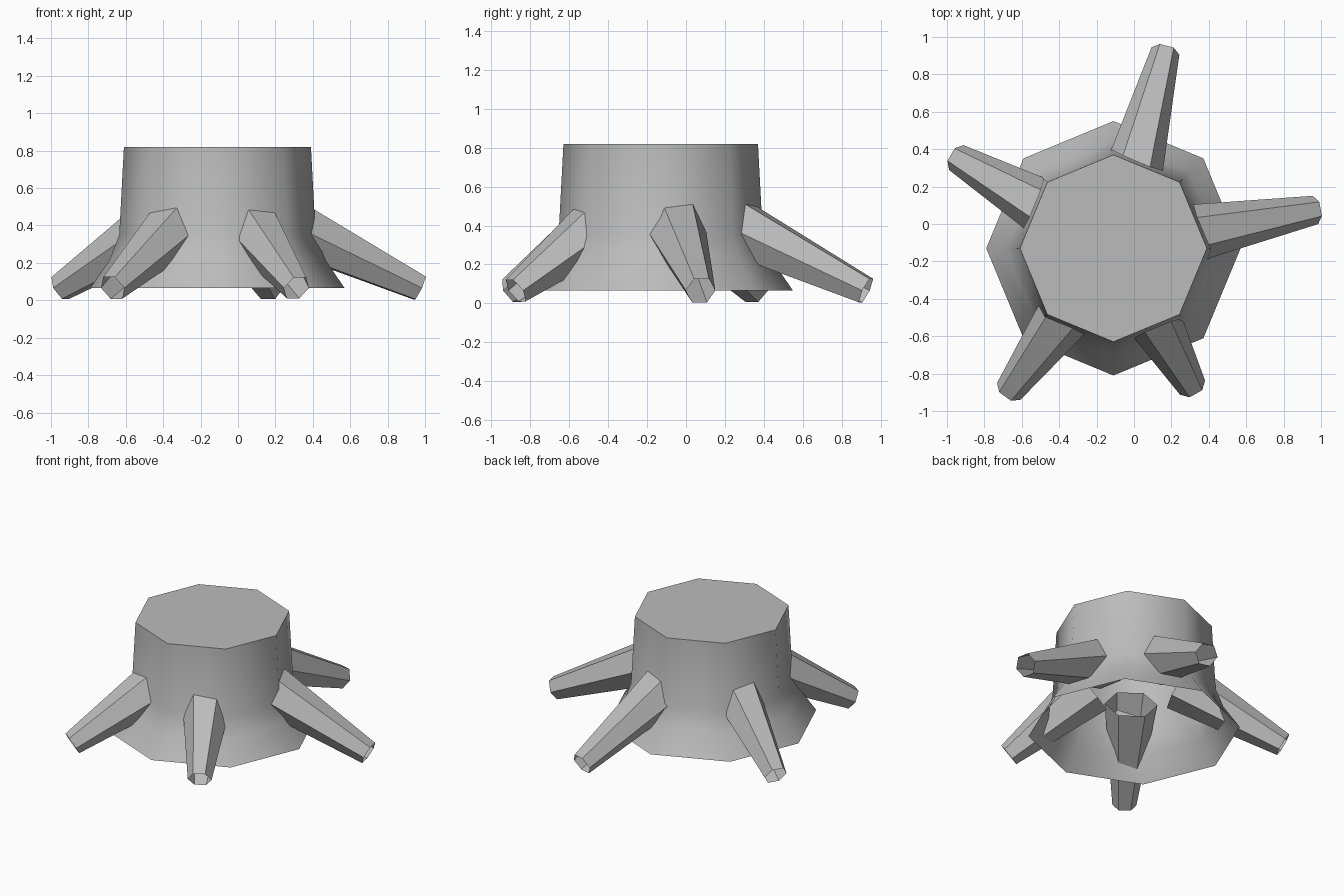
import bpy, bmesh, math
from mathutils import Vector

if "Cube" in bpy.data.objects:
    bpy.data.objects.remove(bpy.data.objects["Cube"])

mat = bpy.data.materials.new("plain grey")
mat.diffuse_color = (0.5, 0.5, 0.5, 1)
mat.use_nodes = True
mat.node_tree.nodes["Principled BSDF"].inputs["Base Color"].default_value = mat.diffuse_color
CX, CY = -0.11, -0.13  # stump axis


def make_object(name, bm):
    mesh = bpy.data.meshes.new(name)
    bm.to_mesh(mesh)
    bm.free()
    mesh.materials.append(mat)
    ob = bpy.data.objects.new(name, mesh)
    bpy.context.collection.objects.link(ob)
    return ob


def bridge(bm, a, b, smooth):
    n = len(a)
    for i in range(n):
        f = bm.faces.new((a[i], a[(i + 1) % n], b[(i + 1) % n], b[i]))
        f.smooth = smooth


# Stump: eight-sided flared wall, open underneath, flat cut on top
bm = bmesh.new()
profile = [(0.68, 0.065), (0.575, 0.22), (0.525, 0.35), (0.50, 0.82)]
rings = []
for r, z in profile:
    rings.append([bm.verts.new((CX + r * math.cos(k * math.pi / 4),
                                CY + r * math.sin(k * math.pi / 4), z)) for k in range(8)])
for lo, hi in zip(rings, rings[1:]):
    bridge(bm, lo, hi, True)
top = bm.faces.new(rings[-1])
top.smooth = False
for e in top.edges:
    e.smooth = False
make_object("stump", bm)

# Roots: tapered six-sided open tubes leaning out of the stump to the ground
TIPS = [(0.97, 0.075), (0.168, 0.925), (-0.95, 0.355), (-0.67, -0.895), (0.313, -0.875)]
for n, (tx, ty) in enumerate(TIPS):
    out = Vector((tx - CX, ty - CY, 0)).normalized()
    start = Vector((CX, CY, 0.44)) + out * 0.30
    end = Vector((tx, ty, 0.066))
    axis = (end - start).normalized()
    side = Vector((0, 0, 1)).cross(out)
    up = axis.cross(side)
    bm = bmesh.new()
    ends = []
    for centre, r in ((start, 0.17), (end, 0.077)):
        ends.append([bm.verts.new(centre + r * (math.cos(k * math.pi / 3) * side
                                                + math.sin(k * math.pi / 3) * up))
                     for k in range(6)])
    bridge(bm, ends[0], ends[1], False)
    bmesh.ops.recalc_face_normals(bm, faces=bm.faces)
    # make sure the sides face away from the root axis
    f = bm.faces[:][0]
    if f.normal.dot(f.calc_center_median() - (start + end) / 2) < 0:
        bmesh.ops.reverse_faces(bm, faces=bm.faces[:])
    make_object("root_%d" % (n + 1), bm)
